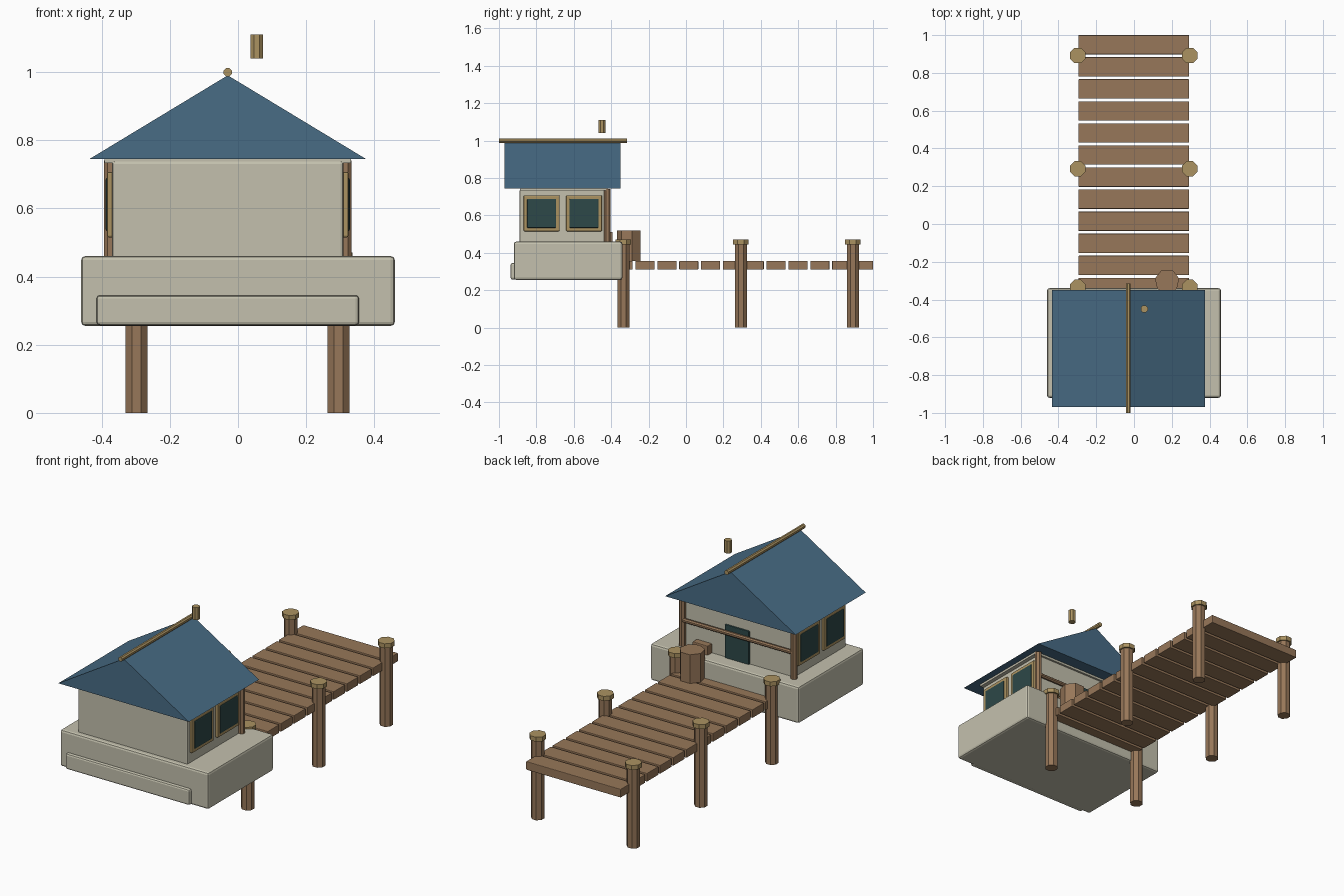
import bpy, math
from mathutils import Vector

if "Cube" in bpy.data.objects:
    bpy.data.objects.remove(bpy.data.objects["Cube"])


def material(name, r, g, b):
    m = bpy.data.materials.new(name)
    m.use_nodes = True
    m.diffuse_color = (r, g, b, 1)
    m.node_tree.nodes["Principled BSDF"].inputs["Base Color"].default_value = (r, g, b, 1)
    return m


plaster = material("cream plaster", 0.55, 0.53, 0.42)
blue = material("roof blue", 0.065, 0.15, 0.235)
wood = material("brown wood", 0.31, 0.185, 0.10)
tan = material("tan wood", 0.41, 0.29, 0.12)
glass = material("dark teal", 0.026, 0.065, 0.065)


def mesh_object(name, verts, faces, mat):
    me = bpy.data.meshes.new(name)
    me.from_pydata(verts, [], faces)
    me.materials.append(mat)
    ob = bpy.data.objects.new(name, me)
    bpy.context.collection.objects.link(ob)
    return ob


def box(name, x, y, z, mat, bevel=0):
    """Box from its (min, max) extents, with an optional chamfer."""
    verts = [(a, b, c) for a in x for b in y for c in z]
    faces = [(0, 1, 3, 2), (4, 6, 7, 5), (0, 4, 5, 1),
             (2, 3, 7, 6), (0, 2, 6, 4), (1, 5, 7, 3)]
    ob = mesh_object(name, verts, faces, mat)
    if bevel:
        mod = ob.modifiers.new("chamfer", "BEVEL")
        mod.width = bevel
        mod.segments = 2
    return ob


def rod(name, start, end, radius, mat, sides=8, turn=0.5):
    """Flat sided rod between two points."""
    start, end = Vector(start), Vector(end)
    rot = (end - start).to_track_quat("Z", "Y")
    verts = []
    for centre in (start, end):
        for i in range(sides):
            a = math.tau * (i + turn) / sides
            verts.append(centre + rot @ Vector((radius * math.cos(a), radius * math.sin(a), 0)))
    faces = [(i, (i + 1) % sides, sides + (i + 1) % sides, sides + i) for i in range(sides)]
    faces += [tuple(reversed(range(sides))), tuple(range(sides, 2 * sides))]
    return mesh_object(name, verts, faces, mat)


# Foundation and front step
box("foundation", (-0.46, 0.46), (-0.92, -0.34), (0.255, 0.46), plaster, 0.012)
box("front_step", (-0.415, 0.355), (-0.938, -0.88), (0.257, 0.345), plaster, 0.01)

# House walls, centred on its own middle line
MID = -0.03
box("house_walls", (MID - 0.34, MID + 0.34), (-0.89, -0.43), (0.45, 0.74), plaster, 0.01)
box("wall_plate", (MID - 0.362, MID + 0.362), (-0.885, -0.42), (0.733, 0.746), plaster)

# Gabled roof as a closed prism
roof = [(MID + dx, y, z) for y in (-0.97, -0.35)
        for dx, z in ((-0.405, 0.745), (0.405, 0.745), (0, 0.99))]
mesh_object("roof", roof, [(0, 1, 2), (5, 4, 3), (0, 3, 4, 1), (1, 4, 5, 2), (2, 5, 3, 0)], blue)
rod("ridge_pole", (MID, -1.0, 0.999), (MID, -0.315, 0.999), 0.013, tan)
rod("chimney", (0.055, -0.45, 1.04), (0.055, -0.45, 1.11), 0.02, tan)

# Windows on both sides and porch posts
for side, label in ((1, "left"), (-1, "right")):
    wall = MID + side * 0.34
    for n, y in enumerate((-0.772, -0.545)):
        for part, half, inner, outer, mat in (("frame", 0.096, -0.01, 0.014, tan),
                                              ("pane", 0.078, 0.005, 0.018, glass)):
            xs = sorted((wall + side * inner, wall + side * outer))
            box(f"{label}_window_{part}_{n + 1}", xs, (y - half, y + half),
                (0.611 - half, 0.611 + half), mat, 0.005)
    x = MID + side * 0.346
    rod(f"{label}_porch_post", (x, -0.42, 0.455), (x, -0.42, 0.74), 0.019, wood)

# Back door, rail and small crate
box("door", (-0.095, 0.055), (-0.44, -0.42), (0.45, 0.645), glass, 0.004)
rod("porch_rail", (MID - 0.345, -0.415, 0.605), (MID + 0.345, -0.415, 0.605), 0.012, wood)
box("crate", (0.14, 0.235), (-0.432, -0.392), (0.455, 0.512), wood, 0.004)

# Dock planks
for i in range(12):
    y = 0.949 - i * 0.1168
    box(f"dock_plank_{i + 1}", (-0.295, 0.292), (y - 0.051, y + 0.051), (0.31, 0.357), wood, 0.003)

# Dock piles with caps
for x in (-0.298, 0.295):
    for y in (-0.335, 0.293, 0.892):
        rod("dock_pile", (x, y, 0), (x, y, 0.45), 0.035, wood)
        rod("pile_cap", (x, y, 0.445), (x, y, 0.47), 0.044, tan)

# Barrel on the dock
rod("barrel", (0.175, -0.303, 0.357), (0.175, -0.303, 0.518), 0.066, wood, 7, 1.75)
